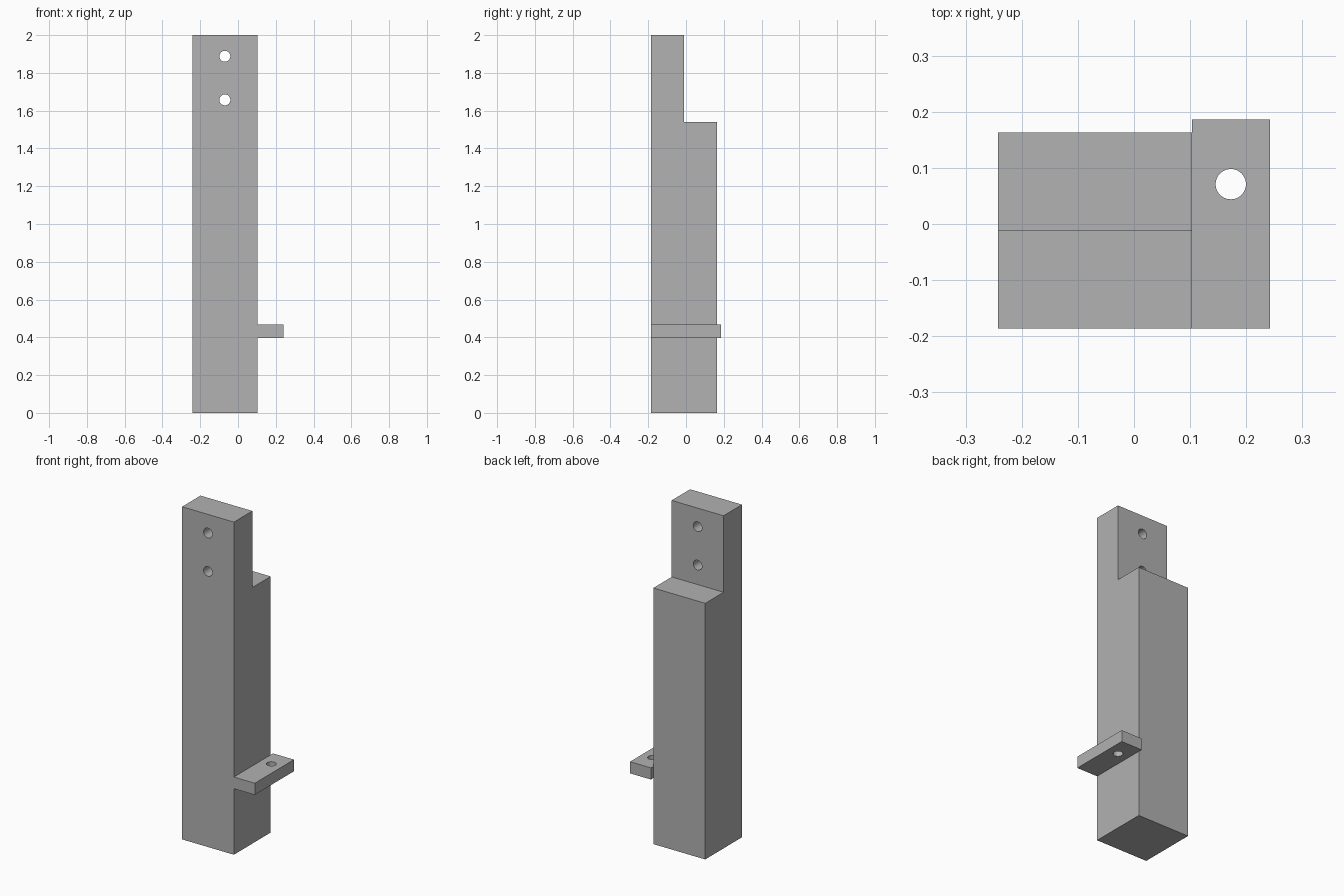
import bpy
import bmesh
from math import pi
from mathutils import Matrix, Vector

cube = bpy.data.objects.get("Cube")
if cube:
    bpy.data.objects.remove(cube, do_unlink=True)

# Single plain grey finish
grey = bpy.data.materials.new("plain_grey")
grey.use_nodes = True
colour = (0.445, 0.445, 0.445, 1)
grey.diffuse_color = colour
grey.node_tree.nodes["Principled BSDF"].inputs["Base Color"].default_value = colour


def make_object(name, bm):
    bmesh.ops.recalc_face_normals(bm, faces=bm.faces)
    mesh = bpy.data.meshes.new(name)
    bm.to_mesh(mesh)
    bm.free()
    mesh.materials.append(grey)
    obj = bpy.data.objects.new(name, mesh)
    bpy.context.collection.objects.link(obj)
    return obj


def extrude_profile(name, profile, x0, x1):
    """Sweep a (y, z) outline along x."""
    bm = bmesh.new()
    face = bm.faces.new([bm.verts.new((x0, y, z)) for y, z in profile])
    swept = bmesh.ops.extrude_face_region(bm, geom=[face])["geom"]
    verts = [v for v in swept if isinstance(v, bmesh.types.BMVert)]
    bmesh.ops.translate(bm, verts=verts, vec=(x1 - x0, 0, 0))
    return make_object(name, bm)


def drill(target, name, centre, radius, rotation):
    """Cut a round through hole with a hidden cylinder."""
    bm = bmesh.new()
    bmesh.ops.create_cone(bm, cap_ends=True, segments=48, radius1=radius,
                          radius2=radius, depth=0.6,
                          matrix=Matrix.Translation(Vector(centre)) @ rotation)
    cutter = make_object(name, bm)
    cutter.hide_render = True
    cutter.hide_set(True)
    cutter.display_type = 'WIRE'
    mod = target.modifiers.new(name, 'BOOLEAN')
    mod.operation = 'DIFFERENCE'
    mod.solver = 'EXACT'
    mod.object = cutter
    # Apply the cut, then discard the cutter
    bpy.context.view_layer.update()
    evaluated = target.evaluated_get(bpy.context.evaluated_depsgraph_get())
    mesh = bpy.data.meshes.new_from_object(evaluated)
    target.modifiers.clear()
    target.data = mesh
    bpy.data.objects.remove(cutter, do_unlink=True)


left, right, outer = -0.242, 0.103, 0.242
front, step, back = -0.186, -0.011, 0.163

# Post with the upper rear half notched away
post = extrude_profile("notched_post", [
    (front, 0), (back, 0), (back, 1.54), (step, 1.54), (step, 2), (front, 2),
], left, right)
for z in (1.888, 1.657):
    drill(post, "bolt_hole", ((left + right) / 2, front, z), 0.029,
          Matrix.Rotation(pi / 2, 4, 'X'))

# Side shelf, slightly deeper than the post
shelf = extrude_profile("side_shelf", [
    (front, 0.397), (0.186, 0.397), (0.186, 0.467), (front, 0.467),
], right, outer)
drill(shelf, "shelf_hole", ((right + outer) / 2, 0.071, 0.432), 0.027, Matrix())

# Smooth hole walls, crisp outer edges
bpy.ops.object.select_all(action='DESELECT')
for obj in (post, shelf):
    obj.select_set(True)
bpy.context.view_layer.objects.active = post
bpy.ops.object.shade_smooth_by_angle()
